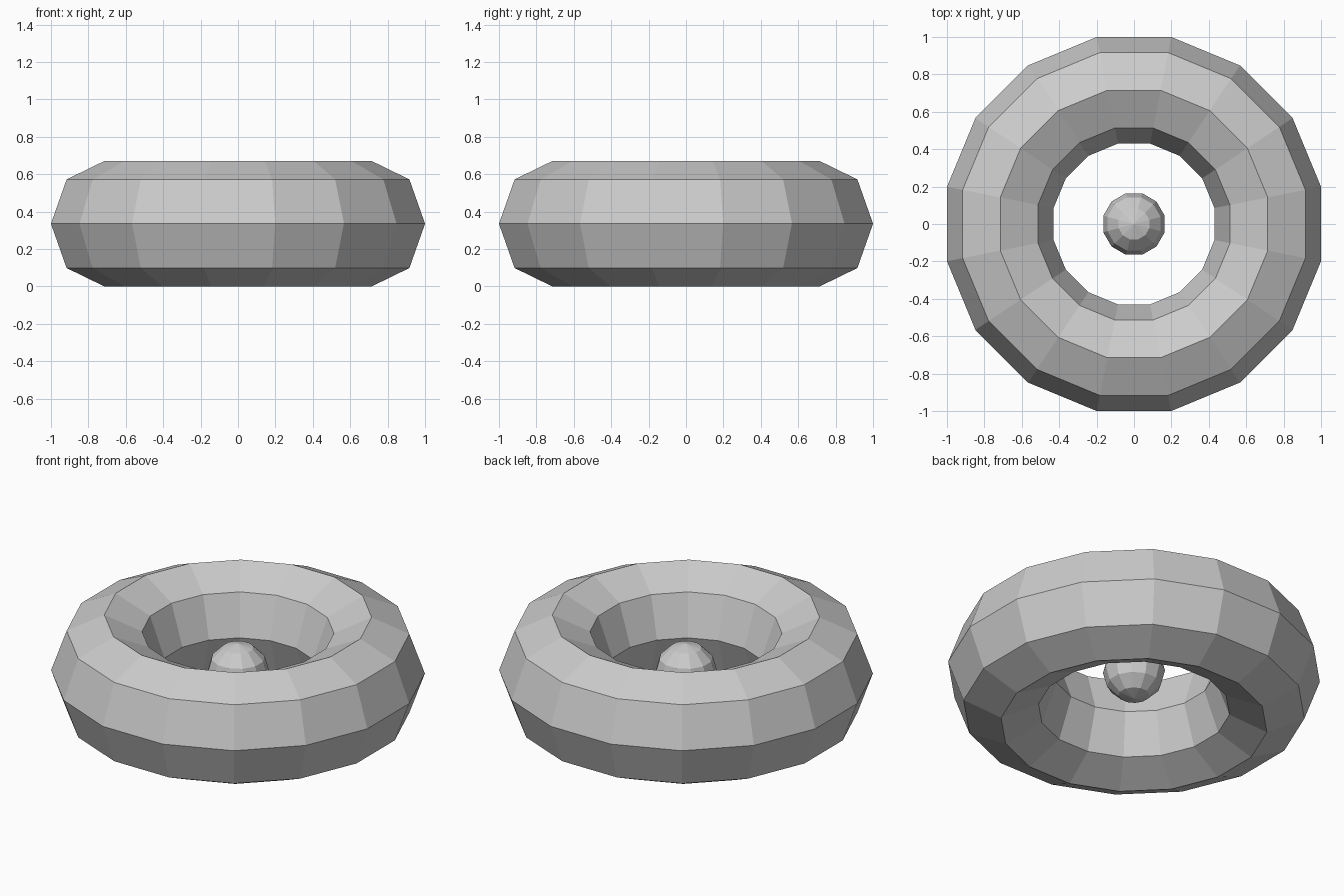
import bpy, bmesh
from math import pi, sin, cos

if "Cube" in bpy.data.objects:
    bpy.data.objects.remove(bpy.data.objects["Cube"])

MID_Z = 0.335


def revolve(name, profile, sides, closed):
    """Spin an (r, z) profile about z, with flat sides facing the axes."""
    bm = bmesh.new()
    rings = []
    for r, z in profile:
        if r < 1e-5:
            rings.append([bm.verts.new((0, 0, z))] * sides)
        else:
            angles = [2 * pi * (i + 0.5) / sides for i in range(sides)]
            rings.append([bm.verts.new((r * cos(a), r * sin(a), z)) for a in angles])
    pairs = list(zip(rings, rings[1:]))
    if closed:
        pairs.append((rings[-1], rings[0]))
    for low, high in pairs:
        for i in range(sides):
            j = (i + 1) % sides
            corners = [low[i], low[j], high[j], high[i]]
            bm.faces.new(list(dict.fromkeys(corners)))
    bmesh.ops.recalc_face_normals(bm, faces=bm.faces)
    mesh = bpy.data.meshes.new(name)
    bm.to_mesh(mesh)
    bm.free()
    obj = bpy.data.objects.new(name, mesh)
    bpy.context.collection.objects.link(obj)
    return obj


# Ring: 16 sides, with a slightly tall eight-sided cross-section
k = 1 / cos(pi / 16)
section = [(k * (0.715 + 0.285 * cos(i * pi / 4)), MID_Z + MID_Z * sin(i * pi / 4))
           for i in range(8)]
revolve("outer_ring", section, 16, True)

# Small faceted ball floating in the middle
R = 0.17
arc = [(R * sin(i * pi / 6), MID_Z - R * cos(i * pi / 6)) for i in range(7)]
revolve("centre_ball", arc, 12, False)
